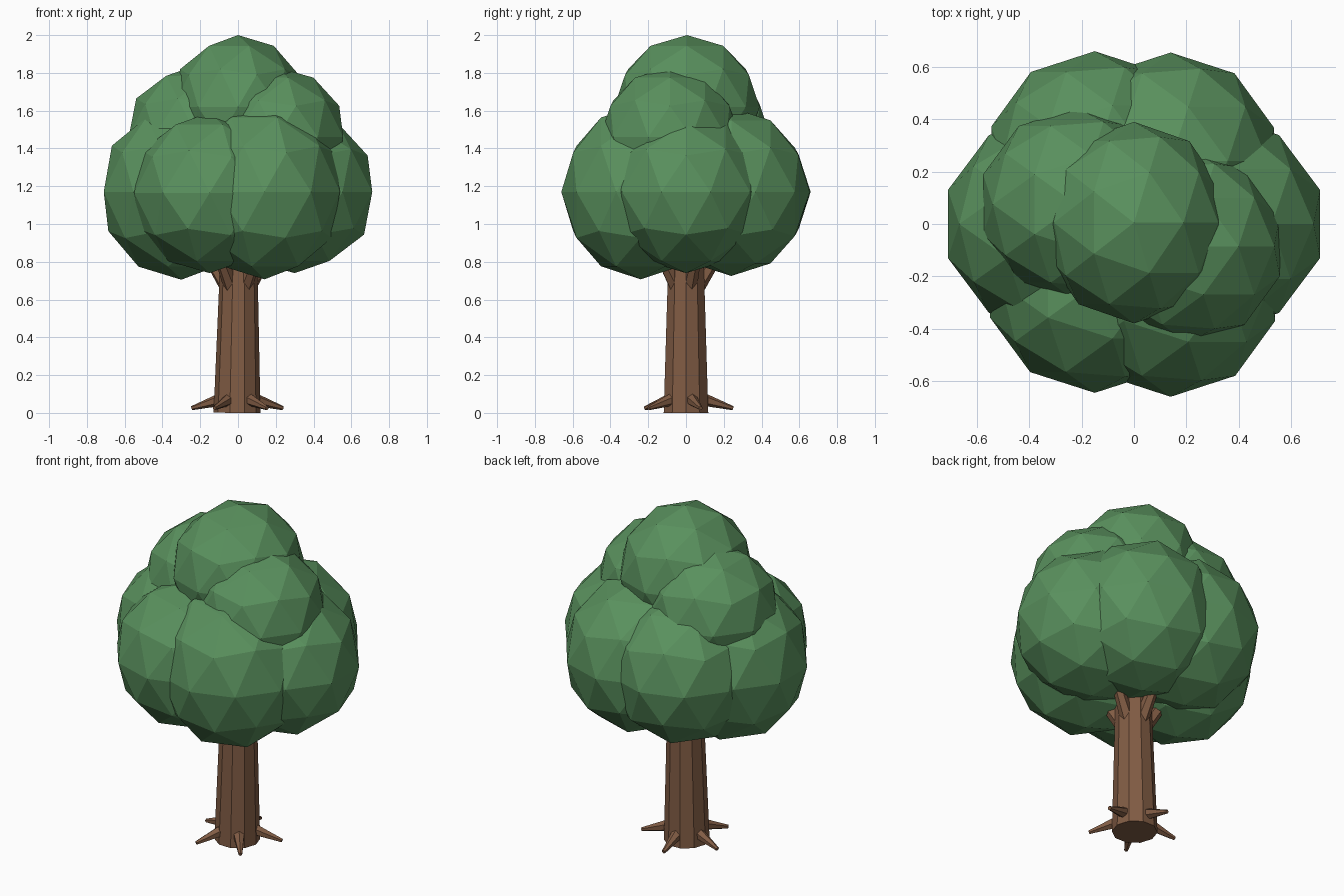
import bpy
from math import radians, cos, sin
from mathutils import Vector

if "Cube" in bpy.data.objects:
    bpy.data.objects.remove(bpy.data.objects["Cube"])


def material(name, color):
    m = bpy.data.materials.new(name)
    m.diffuse_color = (*color, 1)
    m.use_nodes = True
    m.node_tree.nodes["Principled BSDF"].inputs["Base Color"].default_value = m.diffuse_color
    return m


leaf = material("leaf_green", (0.10, 0.28, 0.11))
bark = material("bark_brown", (0.22, 0.107, 0.058))


def blob(name, center, size):
    """Low-poly leaf clump."""
    bpy.ops.mesh.primitive_ico_sphere_add(subdivisions=2, radius=1, location=center)
    o = bpy.context.object
    o.name = name
    o.scale = size
    o.data.materials.append(leaf)


def limb(name, a, b, r1, r2, sides):
    """Tapered cylinder from a to b."""
    a, b = Vector(a), Vector(b)
    d = b - a
    bpy.ops.mesh.primitive_cone_add(vertices=sides, radius1=r1, radius2=r2,
                                    depth=d.length, location=(a + b) / 2)
    o = bpy.context.object
    o.name = name
    o.rotation_mode = 'QUATERNION'
    o.rotation_quaternion = d.to_track_quat('Z', 'Y')
    o.data.materials.append(bark)


def polar(angle, r, z):
    return (r * cos(radians(angle)), r * sin(radians(angle)), z)


# Trunk
limb("trunk", (-0.005, 0, 0), (0.006, 0, 0.95), 0.124, 0.094, 10)

# Roots around the base
for i, ang in enumerate((-52, 18, 96, 168, 240)):
    limb(f"root_{i + 1}", polar(ang, 0.08, 0.075), polar(ang, 0.25, 0.025), 0.036, 0.011, 6)

# Short branches flaring into the crown
for i in range(5):
    ang = 18 + 72 * i
    limb(f"branch_{i + 1}", polar(ang, 0.05, 0.65), polar(ang, 0.19, 0.87), 0.042, 0.028, 6)

# Lower ring of leaf clumps
lower = {
    "right": ((0.30, 0.0, 1.17), (0.432, 0.42, 0.43)),
    "back_right": ((0.14, 0.24, 1.17), (0.415, 0.415, 0.445)),
    "back_left": ((-0.15, 0.245, 1.17), (0.415, 0.415, 0.43)),
    "left": ((-0.30, 0.0, 1.17), (0.432, 0.42, 0.465)),
    "front_left": ((-0.15, -0.23, 1.165), (0.42, 0.415, 0.425)),
    "front_right": ((0.14, -0.24, 1.17), (0.42, 0.42, 0.463)),
}
for side, (center, size) in lower.items():
    blob(f"lower_foliage_{side}", center, size)

# Two upper clumps and the crown top
blob("upper_foliage_left", (-0.22, 0.075, 1.47), (0.375, 0.37, 0.37))
blob("upper_foliage_right", (0.205, -0.085, 1.46), (0.37, 0.37, 0.37))
blob("top_foliage", (0.0, 0.005, 1.62), (0.36, 0.385, 0.38))
